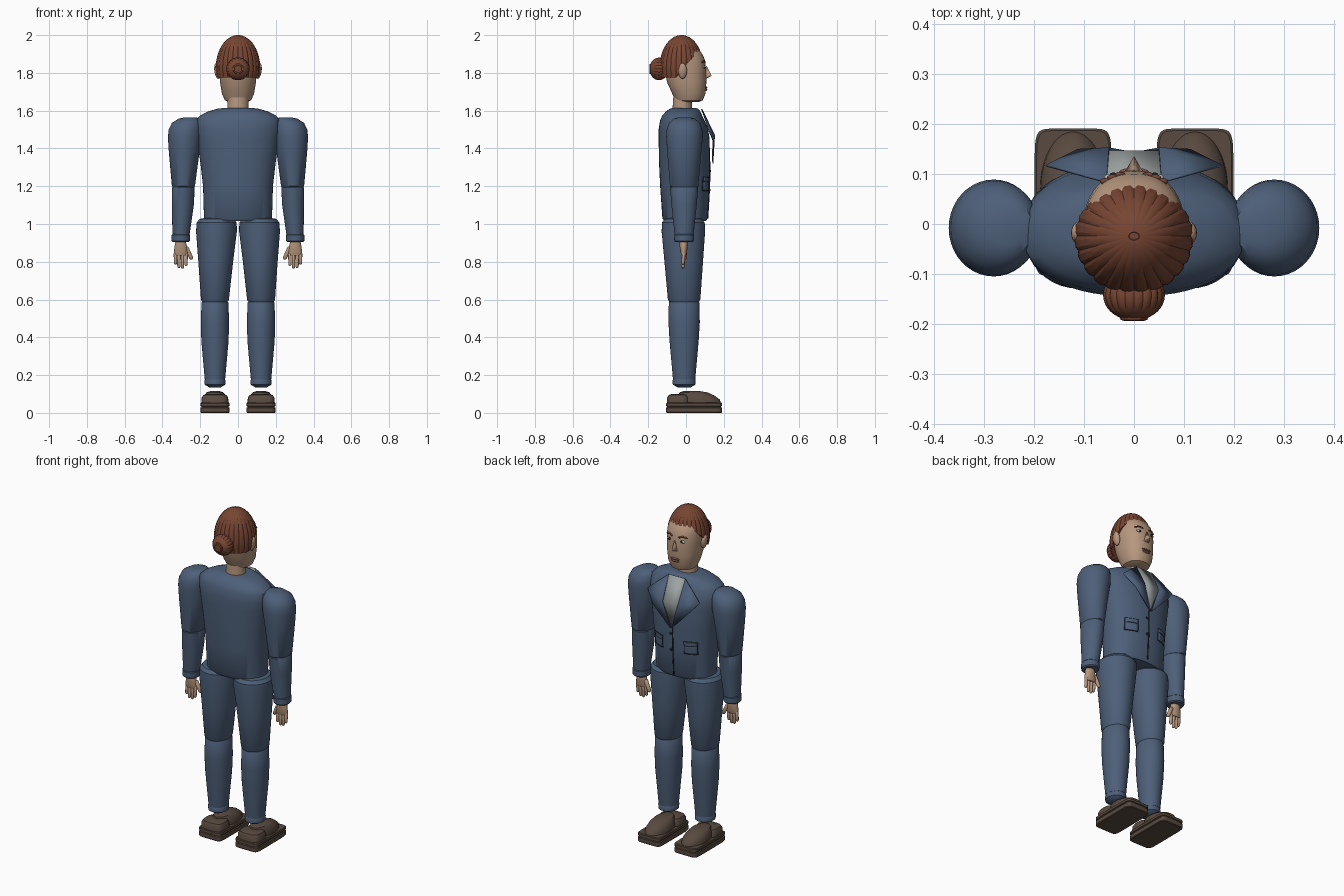
import bpy, bmesh, math
from mathutils import Matrix, Vector


def colour(name, r, g, b):
    m = bpy.data.materials.new(name)
    m.diffuse_color = (r, g, b, 1)
    return m


SUIT = colour("suit_blue", 0.075, 0.115, 0.19)
TRIM = colour("dark_trim", 0.015, 0.018, 0.025)
SKIN = colour("skin", 0.47, 0.31, 0.21)
HAIR = colour("hair_brown", 0.185, 0.06, 0.032)
SHOE = colour("shoe_brown", 0.098, 0.068, 0.05)
SHIRT = colour("shirt_grey", 0.34, 0.37, 0.37)
LIPS = colour("lips", 0.22, 0.09, 0.07)
EYE = colour("eye_white", 0.55, 0.53, 0.5)


def finish(name, bm, mat, angle=35):
    bmesh.ops.recalc_face_normals(bm, faces=bm.faces)
    me = bpy.data.meshes.new(name)
    bm.to_mesh(me)
    bm.free()
    me.materials.append(mat)
    ob = bpy.data.objects.new(name, me)
    bpy.context.collection.objects.link(ob)
    bpy.ops.object.select_all(action='DESELECT')
    ob.select_set(True)
    bpy.context.view_layer.objects.active = ob
    bpy.ops.object.shade_smooth_by_angle(angle=math.radians(angle))
    return ob


def power(v, n):
    return math.copysign(abs(v) ** (2 / n), v)


def loft(name, rings, mat, n=2.0, seg=40, sx=1, groove=0, base=None, matrix=None):
    """Skin through rings (z, cx, cy, rx, ry); n squares the section, groove cuts every 4th vertex,
    base(angle) clamps the lower edge."""
    bm = bmesh.new()
    loops = []
    for z, cx, cy, rx, ry in rings:
        loop = []
        for i in range(seg):
            a = 2 * math.pi * i / seg
            k = 1 - groove * (i % 4 == 0)
            zz = max(z, base(a)) if base else z
            loop.append(bm.verts.new((sx * (cx + k * rx * power(math.cos(a), n)),
                                      cy + k * ry * power(math.sin(a), n), zz)))
        loops.append(loop)
    for a, b in zip(loops, loops[1:]):
        for i in range(seg):
            j = (i + 1) % seg
            bm.faces.new((a[i], a[j], b[j], b[i]))
    bm.faces.new(loops[0])
    bm.faces.new(loops[-1])
    if matrix:
        bm.transform(matrix)
    return finish(name, bm, mat)


def blob(name, loc, size, mat, tilt=0):
    bm = bmesh.new()
    bmesh.ops.create_uvsphere(bm, u_segments=20, v_segments=12, radius=1)
    bm.transform(Matrix.Translation(loc) @ Matrix.Rotation(tilt, 4, 'Y') @ Matrix.Diagonal((*size, 1)))
    return finish(name, bm, mat)


def finger(name, p, q, r, mat):
    p, q = Vector(p), Vector(q)
    d = q - p
    L = d.length
    rings = [(z, 0, 0, r * k, r * k) for z, k in
             ((0, .7), (r * .5, 1), (L - r, .9), (L - r * .4, .72), (L, .25))]
    return loft(name, rings, mat, seg=12,
                matrix=Matrix.Translation(p) @ d.to_track_quat('Z', 'Y').to_matrix().to_4x4())


def front(rings, x, z, n):
    """y of the front of a loft at x, z."""
    rs = sorted(rings)
    for a, b in zip(rs, rs[1:]):
        if a[0] <= z <= b[0]:
            t = (z - a[0]) / (b[0] - a[0])
            _, _, cy, rx, ry = [u + (v - u) * t for u, v in zip(a, b)]
            return cy + ry * max(0, 1 - abs(x / rx) ** n) ** (1 / n)


def plate(name, pts, faces, mat, thick=0.006):
    bm = bmesh.new()
    vs = [bm.verts.new(p) for p in pts]
    for f in faces:
        bm.faces.new([vs[i] for i in f])
    ob = finish(name, bm, mat)
    mod = ob.modifiers.new("thickness", 'SOLIDIFY')
    mod.thickness = thick
    mod.offset = 0
    return ob


def patch(name, rings, n, x0, x1, z0, z1, off, mat, nu=6, nv=6):
    pts = []
    for j in range(nv + 1):
        for i in range(nu + 1):
            x, z = x0 + (x1 - x0) * i / nu, z0 + (z1 - z0) * j / nv
            pts.append((x, front(rings, x, z, n) + off, z))
    w = nu + 1
    return plate(name, pts, [(j * w + i, j * w + i + 1, (j + 1) * w + i + 1, (j + 1) * w + i)
                             for j in range(nv) for i in range(nu)], mat, 0.004)


# Jacket body
TORSO = [(1.015, 0, -.005, .165, .11), (1.03, 0, -.005, .18, .12), (1.2, 0, -.006, .185, .131),
         (1.33, 0, -.008, .2, .135), (1.45, 0, -.01, .218, .135), (1.5, 0, -.014, .224, .131),
         (1.55, 0, -.02, .222, .117), (1.575, 0, -.02, .2, .105), (1.597, 0, -.015, .155, .09),
         (1.61, 0, -.01, .11, .075), (1.615, 0, -.01, .07, .06)]
loft("jacket_body", TORSO, SUIT, n=2.25, seg=56)
patch("jacket_front_seam", TORSO, 2.25, -.003, .003, 1.03, 1.33, .001, TRIM, 1, 10)
plate("shirt_front", [(-.055, .082, 1.607), (.055, .082, 1.607), (.052, .144, 1.47), (-.052, .144, 1.47),
                      (0, .14, 1.33)], [(0, 1, 2, 3), (3, 2, 4)], SHIRT)
for z in (1.28, 1.18):
    blob("jacket_button", (.012, front(TORSO, .012, z, 2.25) + .002, z), (.008, .004, .008), TRIM)

# Neck and head
loft("neck", [(1.59, 0, -.02, .056, .052), (1.67, 0, -.018, .055, .05)], SKIN)
HEAD = [(1.645, 0, .015, .045, .05), (1.655, 0, .016, .07, .073), (1.69, 0, .015, .085, .088),
        (1.75, 0, .004, .095, .104), (1.82, 0, -.004, .101, .11), (1.87, 0, -.006, .1, .106),
        (1.9, 0, -.01, .096, .096), (1.93, 0, -.015, .08, .08), (1.96, 0, -.02, .05, .05)]
loft("head", HEAD, SKIN, n=2.2, seg=48)
plate("nose", [(0, .108, 1.835), (0, .134, 1.785), (-.019, .1, 1.772), (.019, .1, 1.772), (0, .1, 1.768)],
      [(0, 1, 2), (0, 3, 1), (1, 4, 2), (1, 3, 4)], SKIN, .004)
blob("upper_lip", (0, front(HEAD, 0, 1.723, 2.2) - .002, 1.723), (.03, .009, .006), LIPS)
blob("lower_lip", (0, front(HEAD, 0, 1.711, 2.2) - .002, 1.711), (.025, .01, .007), LIPS)

# Hair cap with combed grooves, raised hairline over the face


def hairline(a):
    s = math.sin(a)
    return 1.775 + (.135 * min(1, (s + .25) / 1.1) ** .8 if s > -.25 else 0)


def dome(z):
    return max(0.05, 1 - (abs(z - 1.815) / .185) ** 2.1) ** .5 if z > 1.815 else 1 - (1.815 - z) * 1.3


levels = [1.77 + .01 * i for i in range(22)] + [1.987, 1.993, 1.997]
caps = []
for lev in levels:
    k = dome(lev) if lev < 1.99 else (.2 if lev < 1.995 else .1)
    caps.append((lev, 0, -.024, .118 * k, .117 * k))
bm = bmesh.new()
seg, rows = 96, 18
grid = []
for j in range(rows):
    t = j / (rows - 1)
    row = []
    for i in range(seg):
        a = 2 * math.pi * i / seg
        lo = hairline(a)
        z = lo + (1.999 - lo) * math.sin(t * math.pi / 2)
        k = (max(.004, 1 - (max(0, z - 1.815) / .185) ** 2.1) ** .5 - max(0, 1.815 - z) * 1.3)
        k *= 1 - .03 * (i % 4 == 0)
        row.append(bm.verts.new((.119 * k * math.cos(a), -.024 + .118 * k * math.sin(a), z)))
    grid.append(row)
for a, b in zip(grid, grid[1:]):
    for i in range(seg):
        bm.faces.new((a[i], a[(i + 1) % seg], b[(i + 1) % seg], b[i]))
bm.faces.new(grid[-1])
bm.faces.new(grid[0])
finish("hair_cap", bm, HAIR, 25)
loft("hair_crown", [(1.99, 0, -.024, .017, .014), (1.998, 0, -.024, .015, .012),
                    (2.0, 0, -.024, .011, .008), (1.996, 0, -.024, .006, .004)], HAIR, seg=24)

# Bun, its axis pointing backwards
bun = [(.05 * math.sin(t), 0, 0, .062 * math.cos(t), .06 * math.cos(t))
       for t in [math.radians(d) for d in range(-80, 81, 10)]]
back = Matrix.Translation((0, -.143, 1.821)) @ Matrix.Rotation(math.pi / 2, 4, 'X')
loft("hair_bun", bun, HAIR, seg=80, groove=.04, matrix=back)
loft("bun_swirl", [(.04, 0, 0, .03, .03), (.049, 0, 0, .027, .027), (.051, 0, 0, .02, .02),
                   (.047, 0, 0, .012, .012)], HAIR, seg=32, groove=.06, matrix=back)

# Everything that comes in pairs
for side, s in (("right", 1), ("left", -1)):
    # Face
    blob(side + "_ear", (s * .11, -.018, 1.81), (.015, .023, .042), SKIN, s * .15)
    y = front(HEAD, .042, 1.832, 2.2)
    blob(side + "_eye", (s * .042, y - .003, 1.832), (.018, .007, .008), EYE)
    blob(side + "_iris", (s * .041, y + .002, 1.832), (.008, .004, .008), TRIM)
    for i in range(3):
        x = .028 + .015 * i
        z = 1.857 + (.004 if i == 1 else 0)
        blob(side + "_eyebrow", (s * x, front(HEAD, x, z, 2.2), z), (.011, .006, .005), HAIR, s * (i - 1) * .35)
    # Lapel and pocket
    plate(side + "_lapel", [(s * .055, .084, 1.608), (s * .175, .117, 1.505), (s * .112, .148, 1.43),
                            (s * .003, .142, 1.32), (s * .05, .151, 1.47)],
          [(0, 1, 4), (1, 2, 4), (2, 3, 4)], SUIT, .005)
    x0, x1 = sorted((s * .07, s * .142))
    patch(side + "_pocket_outline", TORSO, 2.25, x0, x1, 1.175, 1.25, .001, TRIM)
    patch(side + "_pocket", TORSO, 2.25, x0 + .004, x1 - .004, 1.179, 1.222, .003, SUIT)
    patch(side + "_pocket_flap", TORSO, 2.25, x0 + .003, x1 - .003, 1.225, 1.247, .004, SUIT)
    # Sleeves
    loft(side + "_upper_sleeve", [
        (1.565, .25, -.01, .03, .03), (1.558, .258, -.009, .056, .056), (1.535, .27, -.008, .08, .082),
        (1.5, .278, -.008, .089, .094), (1.46, .281, -.008, .09, .097), (1.38, .285, -.009, .081, .09),
        (1.2, .289, -.01, .061, .075), (1.19, .289, -.01, .054, .066)], SUIT, sx=s)
    loft(side + "_lower_sleeve", [
        (1.205, .289, -.01, .052, .065), (1.192, .289, -.01, .06, .074), (1.1, .292, -.01, .058, .067),
        (.94, .302, -.01, .045, .05)], SUIT, sx=s)
    loft(side + "_cuff", [(.948, .302, -.01, .044, .048), (.942, .302, -.01, .049, .053),
                          (.91, .303, -.01, .048, .052), (.904, .303, -.01, .043, .046)], SUIT, sx=s)
    # Hand
    loft(side + "_palm", [(.915, .304, -.012, .026, .022), (.885, .303, -.012, .032, .022),
                          (.85, .303, -.012, .037, .017), (.832, .303, -.012, .033, .012)], SKIN, sx=s, seg=24)
    for x, tip in ((.275, .778), (.294, .764), (.313, .766), (.331, .785)):
        finger(side + "_finger", (s * x, -.012, .848), (s * x, -.016, tip), .0095, SKIN)
    finger(side + "_thumb", (s * .275, -.008, .878), (s * .244, -.004, .812), .012, SKIN)
    # Trousers
    loft(side + "_thigh", [
        (1.032, .114, -.014, .06, .07), (1.027, .113, -.014, .09, .098), (1.008, .113, -.014, .106, .113),
        (.96, .114, -.014, .108, .115), (.8, .118, -.012, .092, .102), (.6, .122, -.01, .074, .086),
        (.582, .122, -.01, .064, .075)], SUIT, sx=s)
    loft(side + "_shin", [
        (.6, .122, -.01, .06, .07), (.583, .122, -.01, .071, .081), (.48, .122, -.01, .075, .083),
        (.38, .122, -.01, .072, .077), (.178, .122, -.01, .054, .059)], SUIT, sx=s)
    loft(side + "_trouser_cuff", [
        (.18, .122, -.01, .052, .057), (.172, .122, -.01, .056, .061), (.15, .122, -.01, .055, .06),
        (.143, .122, -.01, .044, .048), (.135, .122, -.01, .03, .035)], SUIT, sx=s)
    # Shoe
    loft(side + "_sole", [
        (0, .122, .043, .074, .145), (.004, .122, .043, .077, .148), (.027, .122, .043, .077, .148),
        (.03, .122, .043, .072, .143), (.034, .122, .043, .072, .143), (.037, .122, .043, .077, .148),
        (.05, .122, .043, .077, .148), (.054, .122, .043, .073, .144)], SHOE, n=9, sx=s, seg=64)
    loft(side + "_shoe_upper", [
        (.05, .122, .07, .066, .116), (.07, .122, .068, .065, .111), (.092, .122, .055, .058, .095),
        (.108, .122, .04, .045, .075), (.115, .122, .03, .025, .045)], SHOE, sx=s)
    loft(side + "_shoe_heel", [
        (.05, .122, -.042, .072, .06), (.08, .122, -.042, .07, .058), (.094, .122, -.042, .062, .05),
        (.1, .122, -.042, .045, .035)], SHOE, n=3.5, sx=s)
